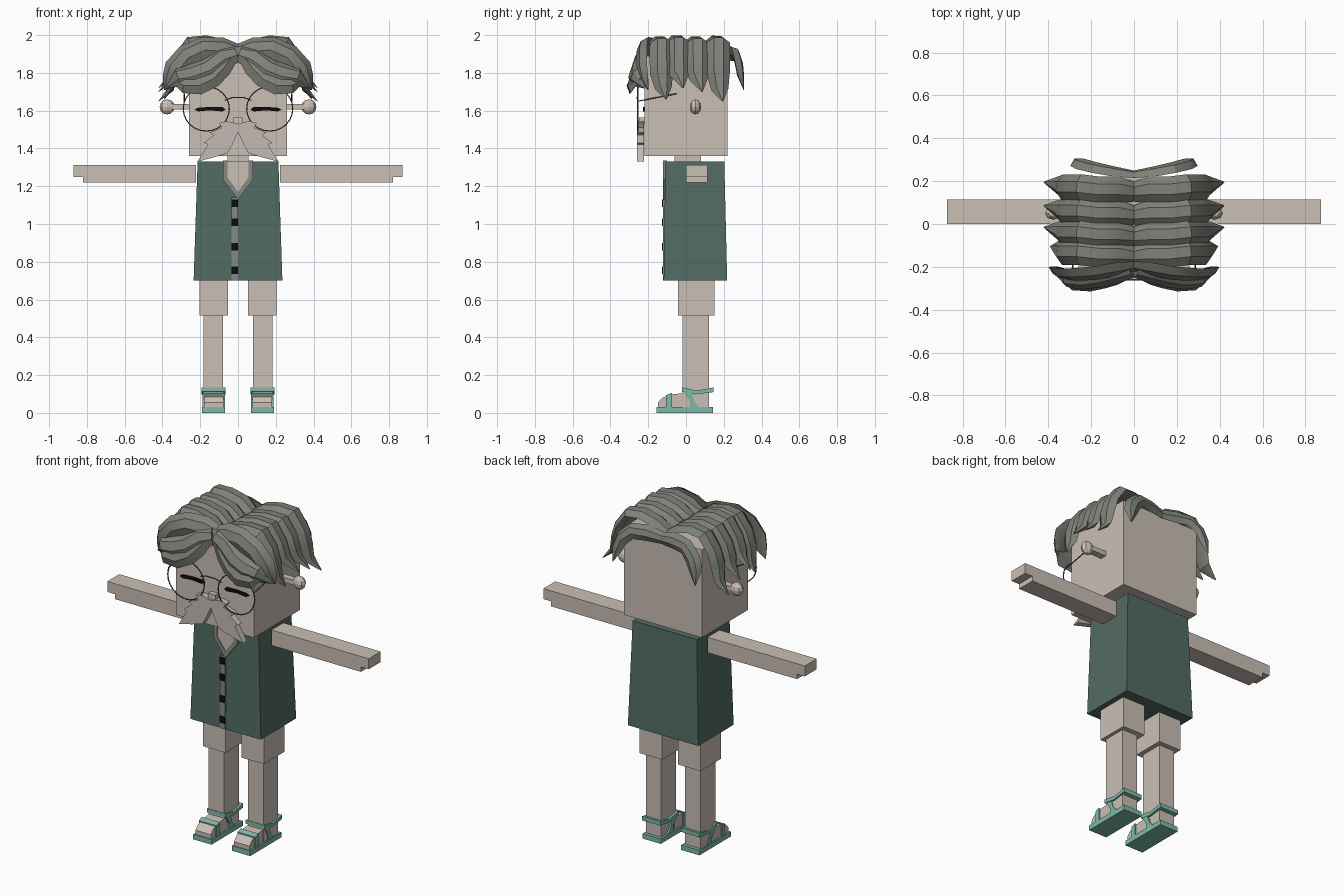
import bpy, bmesh, math
from mathutils import Vector

cube = bpy.data.objects.get("Cube")
if cube:
    bpy.data.objects.remove(cube, do_unlink=True)


def material(name, r, g, b):
    m = bpy.data.materials.new(name)
    m.use_nodes = True
    m.diffuse_color = (r, g, b, 1)
    bsdf = next(n for n in m.node_tree.nodes if n.type == 'BSDF_PRINCIPLED')
    bsdf.inputs["Base Color"].default_value = (r, g, b, 1)
    bsdf.inputs["Roughness"].default_value = 0.8
    return m


SKIN = material("skin", 0.59, 0.52, 0.46)
WHISKER = material("whisker", 0.56, 0.49, 0.46)
HAIR = material("grey_hair", 0.21, 0.22, 0.19)
GREEN = material("dark_green", 0.085, 0.15, 0.125)
TRIM = material("grey_trim", 0.24, 0.25, 0.24)
TEAL = material("teal", 0.21, 0.48, 0.40)
BLACK = material("black", 0.004, 0.004, 0.004)
WIRE = material("wire_grey", 0.12, 0.12, 0.12)


def make(name, bm, mat, mirror=False, smooth=False):
    bmesh.ops.recalc_face_normals(bm, faces=bm.faces)
    me = bpy.data.meshes.new(name)
    bm.to_mesh(me)
    bm.free()
    me.materials.append(mat)
    ob = bpy.data.objects.new(name, me)
    bpy.context.collection.objects.link(ob)
    if mirror:
        ob.modifiers.new("mirror", 'MIRROR').use_mirror_merge = False
    if smooth:
        bpy.ops.object.select_all(action='DESELECT')
        ob.select_set(True)
        bpy.context.view_layer.objects.active = ob
        bpy.ops.object.shade_smooth_by_angle(angle=math.radians(32))
    return ob


def box(name, x, y, z, mat, mirror=False, taper=(1, 1)):
    bm = bmesh.new()
    bmesh.ops.create_cube(bm, size=1)
    for v in bm.verts:
        top = v.co.z > 0
        v.co = [r[0] + (c + 0.5) * (r[1] - r[0]) for c, r in zip(v.co, (x, y, z))]
        if top:
            v.co.x *= taper[0]
            v.co.y *= taper[1]
    return make(name, bm, mat, mirror)


def prism(name, outline, a, b, mat, mirror=False, axis='y'):
    """Extrude an xz outline along y, or a yz outline along x."""
    bm = bmesh.new()
    rings = []
    for d in (a, b):
        rings.append([bm.verts.new((p, d, q) if axis == 'y' else (d, p, q))
                      for p, q in outline])
    bm.faces.new(rings[0])
    bm.faces.new(rings[1])
    n = len(outline)
    for i in range(n):
        j = (i + 1) % n
        bm.faces.new((rings[0][i], rings[0][j], rings[1][j], rings[1][i]))
    return make(name, bm, mat, mirror)


def lock(name, path, width, thick, facing=None):
    """Sweep a ridged section along a path, tapering to a tip."""
    pts = [Vector(p) for p in path]
    section = ((-1, 0), (-0.45, 0.9), (0.35, 1), (1, 0.1), (0, -0.4))
    bm = bmesh.new()
    rings = []
    last = len(pts) - 1
    for i, p in enumerate(pts):
        t = (pts[min(i + 1, last)] - pts[max(i - 1, 0)]).normalized()
        out = Vector(facing) if facing else p - Vector((0, p.y, 1.6))
        w = t.cross(out).normalized()
        n = w.cross(t)
        u = i / last
        s = 0.05 if i == last else min(1, 0.75 + 2 * u, 0.35 + 2.6 * (1 - u))
        rings.append([bm.verts.new(p + w * a * width * s + n * b * thick * s)
                      for a, b in section])
    for r, q in zip(rings, rings[1:]):
        for i in range(len(r)):
            j = (i + 1) % len(r)
            bm.faces.new((r[i], r[j], q[j], q[i]))
    bm.faces.new(rings[0])
    bm.faces.new(rings[-1])
    return make(name, bm, HAIR, True, True)


def wire(name, splines, radius):
    cu = bpy.data.curves.new(name, 'CURVE')
    cu.dimensions = '3D'
    cu.bevel_depth = radius
    cu.bevel_resolution = 1
    for pts, closed in splines:
        s = cu.splines.new('POLY')
        s.points.add(len(pts) - 1)
        for sp, p in zip(s.points, pts):
            sp.co = (*p, 1)
        s.use_cyclic_u = closed
    cu.materials.append(WIRE)
    bpy.context.collection.objects.link(bpy.data.objects.new(name, cu))


# Head, neck and ears
box("head", (-0.26, 0.26), (-0.22, 0.22), (1.36, 1.89), SKIN)
box("neck", (-0.055, 0.055), (-0.06, 0.08), (1.28, 1.38), SKIN)
box("ear_stem", (0.25, 0.35), (0.03, 0.07), (1.605, 1.635), SKIN, True)
bm = bmesh.new()
bmesh.ops.create_uvsphere(bm, u_segments=8, v_segments=6, radius=0.04)
for v in bm.verts:
    v.co = (v.co.x + 0.375, v.co.y * 0.75 + 0.05, v.co.z + 1.62)
make("ear", bm, SKIN, True)

# Face
prism("closed_eye", [(0.065, 1.605), (0.08, 1.618), (0.15, 1.62), (0.215, 1.615),
                     (0.23, 1.605), (0.21, 1.596), (0.15, 1.602), (0.085, 1.596)],
      -0.228, -0.219, BLACK, True)
box("nose", (-0.025, 0.025), (-0.25, -0.215), (1.53, 1.565), SKIN)
prism("moustache", [(0, 1.53), (0.055, 1.545), (0.1, 1.535), (0.085, 1.51),
                    (0.15, 1.485), (0.13, 1.47), (0.18, 1.43), (0.16, 1.42),
                    (0.215, 1.33), (0.12, 1.355), (0.055, 1.375), (0.03, 1.42),
                    (0, 1.485)], -0.26, -0.222, WHISKER, True)

# Glasses
splines = []
for s in (1, -1):
    ring = [(s * 0.168 + 0.122 * math.cos(a), -0.255, 1.61 + 0.118 * math.sin(a))
            for a in (k * math.tau / 24 for k in range(24))]
    splines.append((ring, True))
    splines.append(([(s * 0.285, -0.255, 1.65), (s * 0.285, -0.05, 1.69)], False))
splines.append(([(-0.07, -0.255, 1.655), (-0.03, -0.26, 1.67),
                 (0.03, -0.26, 1.67), (0.07, -0.255, 1.655)], False))
wire("glasses", splines, 0.0035)

# Crown hair: side locks falling from the middle parting
for i, (y, tip, lift) in enumerate(((-0.14, 1.66, 0.0), (-0.05, 1.72, 0.006),
                                    (0.05, 1.70, 0.0), (0.16, 1.65, 0.004))):
    reach = (0.39, 0.42, 0.42, 0.42)[i]
    lock(f"side_lock_{i + 1}",
         [(0, y - 0.01, 1.895), (0.08, y, 1.94 + lift), (0.17, y, 1.96 + lift),
          (0.25, y + 0.01, 1.955 + lift), (0.305, y + 0.01, 1.88),
          (0.33, y + 0.01, 1.80), (0.35, y + 0.02, tip + 0.06),
          (reach, y + 0.035, tip)], 0.062, 0.034)

# Front fringe swept outwards
FRONT = (0, -1, 0.35)
lock("fringe_upper", [(0, -0.19, 1.905), (0.08, -0.2, 1.925), (0.18, -0.22, 1.93),
                      (0.27, -0.225, 1.89), (0.33, -0.22, 1.82), (0.355, -0.21, 1.76),
                      (0.39, -0.2, 1.71)], 0.065, 0.035, FRONT)
lock("fringe_middle", [(0.01, -0.22, 1.9), (0.08, -0.235, 1.88), (0.16, -0.255, 1.82),
                       (0.24, -0.265, 1.79), (0.31, -0.26, 1.78), (0.38, -0.22, 1.72)],
     0.065, 0.035, FRONT)
lock("fringe_lower", [(0.04, -0.23, 1.89), (0.09, -0.245, 1.83), (0.14, -0.26, 1.775),
                      (0.21, -0.275, 1.74), (0.28, -0.275, 1.74), (0.36, -0.24, 1.77)],
     0.06, 0.035, FRONT)

# Back locks hanging off the rear corners
lock("back_lock", [(0, 0.225, 1.895), (0.09, 0.235, 1.905), (0.18, 0.255, 1.9),
                   (0.235, 0.27, 1.85), (0.26, 0.28, 1.79), (0.275, 0.305, 1.71)],
     0.045, 0.03, (0.2, 1, 0.4))

# Tunic with neckline, placket and buttons
box("tunic", (-0.235, 0.235), (-0.118, 0.218), (0.70, 1.33), GREEN, taper=(0.91, 0.93))
prism("neck_opening", [(-0.07, 1.331), (0.07, 1.331), (0.065, 1.24), (0, 1.15),
                       (-0.065, 1.24)], -0.117, -0.1, SKIN)
prism("collar_trim", [(0.055, 1.335), (0.08, 1.335), (0.08, 1.235), (0, 1.13),
                      (0, 1.17), (0.055, 1.245)], -0.121, -0.1, TRIM, True)
box("placket", (-0.035, 0), (-0.122, -0.1), (0.70, 1.14), TRIM)
for i, z in enumerate((1.11, 1.01, 0.88, 0.755)):
    box(f"button_{i + 1}", (-0.034, -0.001), (-0.127, -0.11), (z - 0.02, z + 0.02), BLACK)

# Arms with a stepped hand
prism("arm", [(0.222, 1.22), (0.82, 1.22), (0.82, 1.25), (0.872, 1.25),
              (0.872, 1.313), (0.222, 1.313)], 0, 0.114, SKIN, True)

# Legs and feet
box("upper_leg", (0.053, 0.203), (-0.043, 0.152), (0.515, 0.71), SKIN, True)
box("lower_leg", (0.08, 0.183), (-0.018, 0.122), (0.03, 0.52), SKIN, True)
prism("foot", [(-0.148, 0.02), (-0.148, 0.055), (-0.125, 0.08), (-0.08, 0.098),
               (0, 0.105), (0, 0.02)], 0.077, 0.18, SKIN, True, 'x')

# Sandals
box("sandal_sole", (0.068, 0.19), (-0.155, 0.143), (0, 0.03), TEAL, True)
prism("toe_strap", [(-0.105, 0.03), (-0.105, 0.095), (-0.075, 0.105), (-0.075, 0.03)],
      0.07, 0.188, TEAL, True, 'x')
prism("ankle_strap", [(-0.022, 0.135), (-0.022, 0.112), (0.05, 0.098), (0.145, 0.11),
                      (0.145, 0.135), (0.06, 0.118)], 0.067, 0.192, TEAL, True, 'x')
prism("side_strap", [(-0.015, 0.115), (0.03, 0.108), (0.045, 0.06), (0.075, 0.025),
                     (0.02, 0.025), (0.02, 0.06)], 0.07, 0.188, TEAL, True, 'x')
